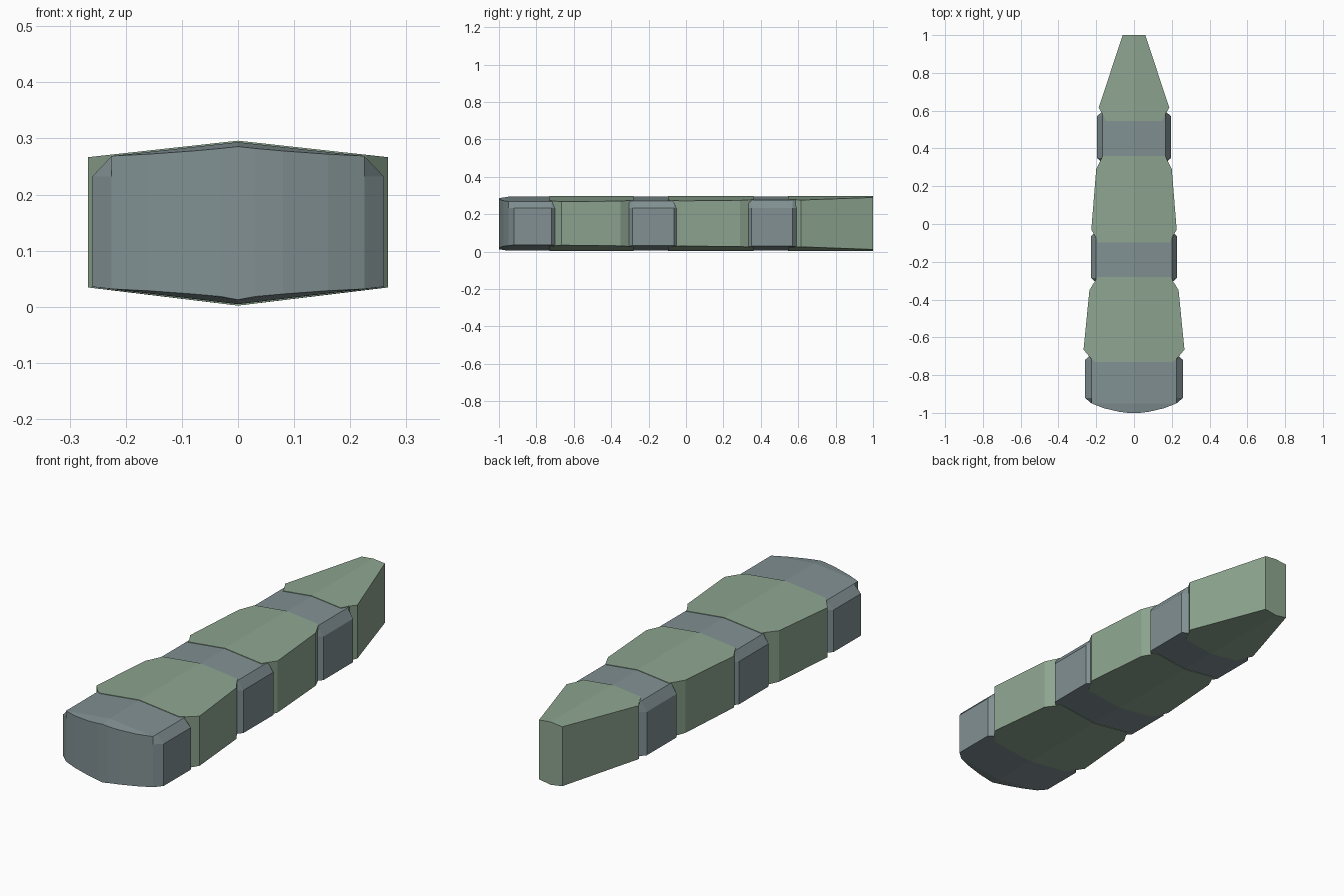
import bpy, bmesh

if "Cube" in bpy.data.objects:
    bpy.data.objects.remove(bpy.data.objects["Cube"])


def material(name, rgb):
    m = bpy.data.materials.new(name)
    m.diffuse_color = (*rgb, 1)
    m.use_nodes = True
    m.node_tree.nodes["Principled BSDF"].inputs["Base Color"].default_value = m.diffuse_color
    return m


green = material("muted_green", (0.27, 0.38, 0.28))
slate = material("slate_grey", (0.22, 0.28, 0.29))


def loft(name, rings, mat):
    """Skin a series of equal-sized cross-sections and cap both ends."""
    bm = bmesh.new()
    loops = [[bm.verts.new(p) for p in ring] for ring in rings]
    n = len(loops[0])
    for a, b in zip(loops, loops[1:]):
        for i in range(n):
            j = (i + 1) % n
            bm.faces.new((a[i], a[j], b[j], b[i]))
    bm.faces.new(loops[0])
    bm.faces.new(loops[-1])
    bmesh.ops.recalc_face_normals(bm, faces=bm.faces)
    me = bpy.data.meshes.new(name)
    bm.to_mesh(me)
    bm.free()
    me.materials.append(mat)
    ob = bpy.data.objects.new(name, me)
    bpy.context.collection.objects.link(ob)
    return ob


SLOPE = 0.11


def section(y, half, inset=0.0):
    """Mirror a right-hand half profile (top to bottom) around the ridge."""
    zs = [z for x, z in half]
    pts = half + [(-x, z) for x, z in reversed(half[1:-1])]
    return [(x, y, z) for x, z in pts]


def plate(name, stations):
    rings = [section(y, [(0, .296), (w, .296 - SLOPE * w),
                         (w, .002 + SLOPE * w + .003), (0, .002)])
             for y, w in stations]
    return loft(name, rings, green)


def band(name, stations):
    # each station: y, crest half width, side half width, end bevel
    rings = [section(y, [(0, .2935 - d), (wi, .2935 - d - SLOPE * wi),
                         (wo, .232), (wo, .007 + d + SLOPE * wo), (0, .0045 + d)])
             for y, wi, wo, d in stations]
    return loft(name, rings, slate)


# Green tapering plates
plate("tip_plate", [(.545, .15), (.58, .165), (.615, .187), (1, .06)])
plate("middle_plate", [(-.097, .19), (-.075, .2), (-.03, .226), (.29, .2), (.335, .178), (.36, .165)])
plate("rear_plate", [(-.73, .205), (-.71, .23), (-.665, .267), (-.35, .236), (-.30, .205), (-.28, .195)])

# Grey bands with chamfered sides between the plates
for name, y0, y1, wi, wo in (("front_band", .325, .595, .168, .197),
                             ("middle_band", -.31, -.04, .2, .228)):
    band(name, [(y0, wi, wi, 0), (y0 + .025, wi, wo, 0),
                (y1 - .025, wi, wo, 0), (y1, wi, wi, 0)])

# Grey end cap with a bowed face
band("end_cap", [(-1, .03, .03, .008), (-.994, .08, .08, .007), (-.975, .16, .16, .004),
                 (-.95, .225, .225, 0), (-.92, .225, .26, 0),
                 (-.72, .225, .26, 0), (-.69, .225, .225, 0)])
